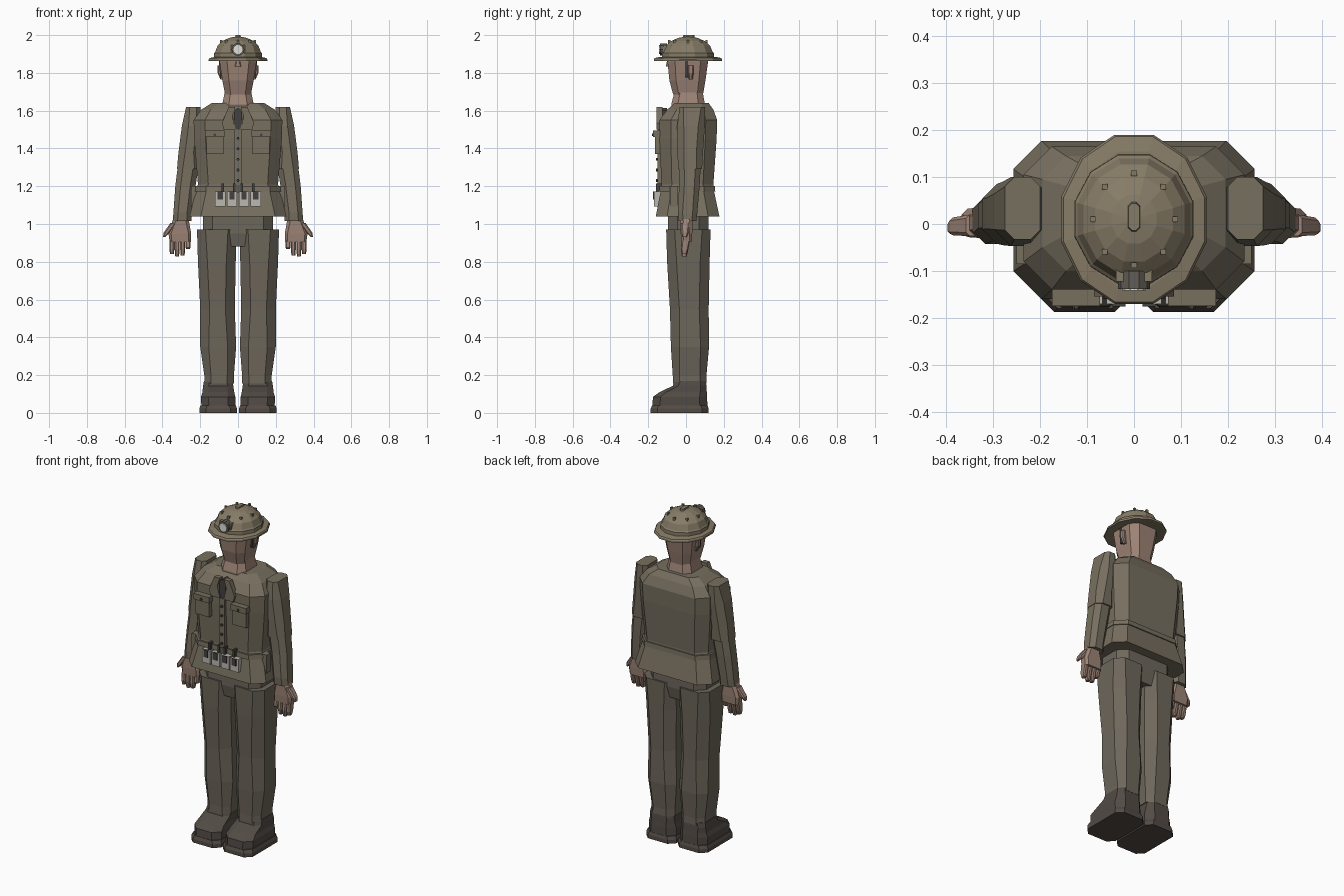
import bpy, bmesh, math
from mathutils import Vector


def mat(name, r, g, b):
    m = bpy.data.materials.new(name)
    m.diffuse_color = (r, g, b, 1)
    return m


JACKET = mat("jacket_cloth", .185, .16, .115)
TROUSER = mat("trouser_cloth", .155, .135, .105)
SKIN = mat("skin", .34, .23, .18)
BOOT = mat("boot_leather", .085, .07, .06)
HELMET = mat("helmet_paint", .24, .2, .135)
PALE = mat("pale_canvas", .5, .48, .44)
DARK = mat("dark_cloth", .06, .055, .05)
STEEL = mat("lamp_rim", .12, .11, .09)
GLASS = mat("lamp_glass", .75, .75, .68)


def loft(name, rings, material, mirror=False):
    """Skin a stack of equal-length rings and cap both ends."""
    bm = bmesh.new()
    vs = [[bm.verts.new(p) for p in ring] for ring in rings]
    n = len(vs[0])
    for a, b in zip(vs, vs[1:]):
        for i in range(n):
            j = (i + 1) % n
            bm.faces.new((a[i], a[j], b[j], b[i]))
    bm.faces.new(vs[0][::-1])
    bm.faces.new(vs[-1])
    bmesh.ops.recalc_face_normals(bm, faces=bm.faces)
    me = bpy.data.meshes.new(name)
    bm.to_mesh(me)
    bm.free()
    me.materials.append(material)
    ob = bpy.data.objects.new(name, me)
    bpy.context.collection.objects.link(ob)
    if mirror:
        ob.modifiers.new("mirror", 'MIRROR').use_mirror_merge = False
    return ob


def octo(x0, x1, y0, y1, z, c):
    """Rectangle with chamfered corners."""
    return [(x0 + c, y0, z), (x1 - c, y0, z), (x1, y0 + c, z), (x1, y1 - c, z),
            (x1 - c, y1, z), (x0 + c, y1, z), (x0, y1 - c, z), (x0, y0 + c, z)]


def stack(name, rows, material, mirror=False):
    return loft(name, [octo(*r) for r in rows], material, mirror)


def box(name, x0, x1, y0, y1, z0, z1, material, mirror=False):
    q = lambda z: [(x0, y0, z), (x1, y0, z), (x1, y1, z), (x0, y1, z)]
    return loft(name, [q(z0), q(z1)], material, mirror)


def plate(name, xz, y0, y1, material, mirror=False):
    return loft(name, [[(x, y, z) for x, z in xz] for y in (y0, y1)], material, mirror)


def lathe(name, rows, material, n=12, cy=.01):
    """Stacked regular polygons: rows of (x radius, y radius, z)."""
    k = 1 / math.cos(math.pi / n)
    ang = [2 * math.pi * (i + .5) / n for i in range(n)]
    return loft(name, [[(rx * k * math.cos(a), cy + ry * k * math.sin(a), z) for a in ang]
                       for rx, ry, z in rows], material)


# Boots
stack("boot_sole", [(.005, .205, -.187, .12, 0, .035), (.005, .205, -.187, .12, .022, .035),
                    (.012, .198, -.18, .114, .04, .035)], BOOT, True)
stack("boot", [(.014, .194, -.178, .113, .035, .04), (.014, .196, -.175, .112, .085, .04),
               (.02, .188, -.14, .11, .11, .035), (.025, .185, -.07, .108, .143, .03),
               (.03, .18, -.06, .105, .17, .03)], BOOT, True)

# Trousers
stack("trouser_leg", [(.022, .178, -.07, .108, .155, .035), (.022, .178, -.07, .108, .195, .035),
                      (.01, .2, -.08, .122, .35, .045), (.017, .2, -.085, .12, .55, .05),
                      (.012, .212, -.1, .125, .8, .05), (.008, .217, -.105, .13, .97, .045)],
      TROUSER, True)
stack("hips", [(-.14, .14, -.08, .105, .88, .04), (-.185, .185, -.095, .12, .95, .05),
               (-.185, .185, -.095, .12, 1.08, .05)], TROUSER)

# Jacket body, flared skirt and belt
stack("jacket_body", [(-.257, .257, -.16, .177, 1.04, .06), (-.222, .222, -.133, .147, 1.18, .055),
                      (-.212, .212, -.13, .145, 1.21, .055), (-.232, .232, -.14, .162, 1.45, .06),
                      (-.235, .235, -.14, .165, 1.55, .06), (-.195, .195, -.1, .145, 1.605, .05),
                      (-.14, .14, -.06, .12, 1.64, .04)], JACKET)
stack("belt", [(-.228, .228, -.142, .155, 1.172, .058), (-.226, .226, -.14, .153, 1.2, .058)], JACKET)

# Sleeves
stack("upper_sleeve", [(.2, .323, -.042, .085, 1.29, .03), (.2, .315, -.045, .09, 1.38, .035),
                       (.185, .297, -.047, .1, 1.52, .035), (.2, .275, -.033, .1, 1.62, .02)],
      JACKET, True)
stack("lower_sleeve", [(.245, .345, -.04, .055, 1.015, .025), (.245, .342, -.043, .06, 1.06, .025),
                       (.225, .332, -.037, .072, 1.2, .028), (.208, .318, -.036, .078, 1.31, .028)],
      JACKET, True)

# Hands
stack("palm", [(.25, .362, -.024, .03, .905, .012), (.248, .368, -.028, .033, .95, .014),
               (.262, .343, -.03, .035, 1.03, .018)], SKIN, True)
for i, (x, tip) in enumerate([(.265, .868), (.293, .832), (.322, .828), (.35, .84)]):
    stack(f"finger_{i + 1}", [(x - .01, x + .01, -.022, .004, tip, .005),
                              (x - .013, x + .013, -.027, .012, .865 + .01 * (i == 0), .006),
                              (x - .013, x + .013, -.022, .022, .915, .006)], SKIN, True)
stack("thumb", [(.384, .397, -.02, .004, .932, .004), (.362, .393, -.024, .014, .955, .007),
                (.325, .358, -.026, .02, 1.005, .008)], SKIN, True)

# Neck, head and face
stack("neck", [(-.088, .088, -.075, .1, 1.6, .035), (-.083, .083, -.078, .1, 1.635, .035),
               (-.07, .07, -.06, .088, 1.7, .03)], SKIN)
stack("head", [(-.068, .068, -.068, .09, 1.685, .03), (-.083, .083, -.088, .103, 1.76, .035),
               (-.098, .098, -.098, .117, 1.86, .04), (-.095, .095, -.09, .11, 1.92, .04)], SKIN)
stack("ear", [(.08, .093, .015, .035, 1.765, .004), (.085, .108, .01, .04, 1.8, .006),
              (.09, .108, .01, .04, 1.84, .006)], SKIN, True)
plate("chin_strap", [(.092, 1.87), (.102, 1.87), (.094, 1.775), (.084, 1.775)], -.005, .01, DARK, True)
stack("nose", [(-.016, .016, -.106, -.08, 1.835, .005), (-.01, .01, -.1, -.08, 1.87, .004)], SKIN)

# Helmet: brim, faceted dome, crest and studs
lathe("helmet_brim", [(.12, .145, 1.885), (.15, .176, 1.879), (.155, .18, 1.872),
                      (.155, .18, 1.863), (.145, .17, 1.862), (.1, .115, 1.868)], HELMET)
lathe("helmet_dome", [(.127, .138, 1.872), (.126, .137, 1.905), (.12, .13, 1.912),
                      (.108, .117, 1.945), (.083, .09, 1.968), (.048, .052, 1.985),
                      (.012, .013, 1.992)], HELMET)
stack("helmet_crest", [(-.015, .015, -.02, .05, 1.97, .008), (-.012, .012, -.014, .044, 2, .008)], HELMET)
for i in range(8):
    a = math.pi / 4 * i
    x, y = .088 * math.cos(a), .01 + .098 * math.sin(a)
    box(f"helmet_stud_{i + 1}", x - .006, x + .006, y - .006, y + .006, 1.945, 1.974, HELMET)

# Head lamp
def disc(name, r, y0, y1, z, material, n=10, x=0, mirror=False):
    xz = [(x + r * math.cos(2 * math.pi * i / n), z + r * math.sin(2 * math.pi * i / n))
          for i in range(n)]
    return plate(name, xz, y0, y1, material, mirror)


box("lamp_bracket", -.038, .038, -.122, -.09, 1.9, 1.948, HELMET)
disc("lamp_rim", .034, -.138, -.1, 1.924, STEEL)
disc("lamp_glass", .024, -.142, -.13, 1.924, GLASS)

# Jacket front: placket, buttons, tie, lapels
box("placket", -.018, .018, -.152, -.125, 1.2, 1.5, JACKET)
for i in range(5):
    disc(f"button_{i + 1}", .008, -.16, -.148, 1.23 + .056 * i, DARK, 6)
plate("tie", [(-.022, 1.6), (0, 1.615), (.022, 1.6), (.018, 1.51), (0, 1.47), (-.018, 1.51)],
      -.148, -.1, DARK)
plate("lapel", [(.012, 1.5), (.075, 1.5), (.085, 1.535), (.05, 1.62), (.014, 1.62), (.03, 1.57)],
      -.155, -.125, JACKET, True)

# Breast pockets
box("pocket", .078, .168, -.163, -.13, 1.37, 1.475, JACKET, True)
box("pocket_flap", .072, .175, -.175, -.13, 1.46, 1.495, JACKET, True)
disc("pocket_button", .008, -.181, -.17, 1.472, DARK, 6, .123, True)

# Belt pouches with loops and flaps, hip pouches
for x in (.032, .094):
    box("pouch", x - .027, x + .027, -.17, -.125, 1.093, 1.172, PALE, True)
    box("pouch_flap", x - .014, x + .014, -.176, -.16, 1.13, 1.172, DARK, True)
    box("pouch_strap", x - .02, x - .006, -.16, -.13, 1.165, 1.215, DARK, True)
box("buckle", -.02, .02, -.155, -.135, 1.168, 1.206, STEEL)
box("hip_pouch", .205, .25, -.085, -.045, 1.09, 1.2, JACKET, True)
